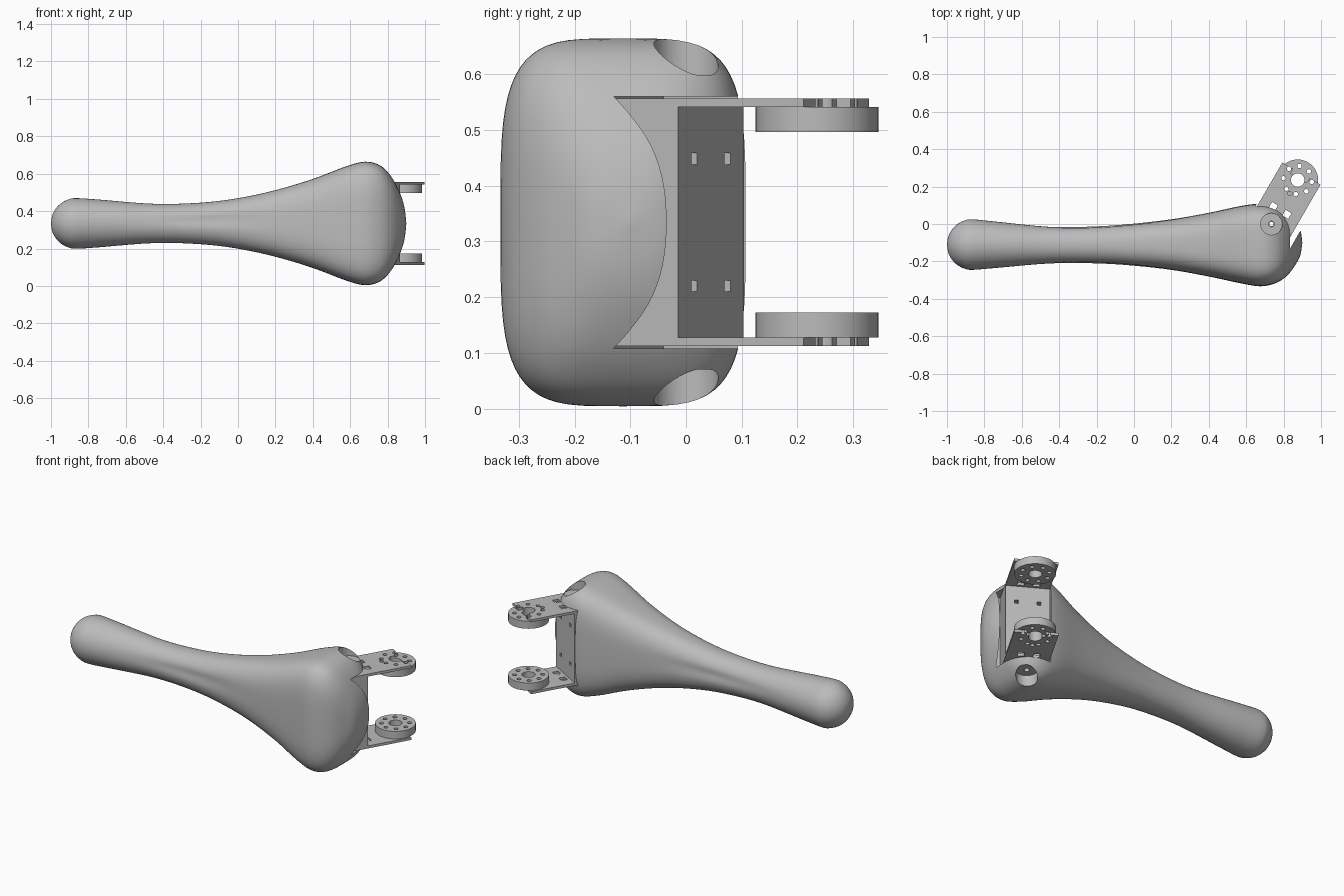
import bpy, bmesh, math
from mathutils import Matrix, Vector

if "Cube" in bpy.data.objects:
    bpy.data.objects.remove(bpy.data.objects["Cube"], do_unlink=True)

grey = bpy.data.materials.new("plain grey")
grey.use_nodes = True
colour = (0.5, 0.5, 0.5, 1)
grey.diffuse_color = colour
grey.node_tree.nodes["Principled BSDF"].inputs["Base Color"].default_value = colour

MID = 0.334                     # height of the mirror plane
HUB = Vector((0.875, 0.235, 0))  # pivot of the bracket discs
# Bracket frame: local x runs along the arms, local y across them
FRAME = Matrix.Translation(HUB) @ Matrix.Rotation(math.radians(60), 4, 'Z')
SCREW = Vector((0.735, 0, 0))


def make(name, bm):
    bmesh.ops.recalc_face_normals(bm, faces=bm.faces)
    mesh = bpy.data.meshes.new(name)
    bm.to_mesh(mesh)
    bm.free()
    mesh.materials.append(grey)
    ob = bpy.data.objects.new(name, mesh)
    bpy.context.collection.objects.link(ob)
    return ob


def box(name, u, v, z):
    """Box in the bracket frame, v positive towards the lip."""
    bm = bmesh.new()
    size = Matrix.Diagonal((u[1] - u[0], v[1] - v[0], z[1] - z[0], 1))
    place = Matrix.Translation((sum(u) / 2, -sum(v) / 2, sum(z) / 2))
    bmesh.ops.create_cube(bm, size=1, matrix=FRAME @ place @ size)
    return make(name, bm)


def cylinder(name, centre, radius, z, sides=32):
    bm = bmesh.new()
    place = Matrix.Translation((centre[0], centre[1], sum(z) / 2))
    bmesh.ops.create_cone(bm, cap_ends=True, segments=sides, radius1=radius,
                          radius2=radius, depth=z[1] - z[0], matrix=place)
    return make(name, bm)


def cut(ob, *cutters):
    for c in cutters:
        mod = ob.modifiers.new("cut", 'BOOLEAN')
        mod.operation = 'DIFFERENCE'
        mod.solver = 'EXACT'
        mod.object = c
        bpy.context.view_layer.objects.active = ob
        bpy.ops.object.modifier_apply(modifier=mod.name)
        bpy.data.objects.remove(c, do_unlink=True)


def smooth(ob, angle=35):
    bpy.ops.object.select_all(action='DESELECT')
    ob.select_set(True)
    bpy.context.view_layer.objects.active = ob
    bpy.ops.object.shade_smooth_by_angle(angle=math.radians(angle))


def both(z0, z1):
    """A height range and its mirror image."""
    return (("upper", (z0, z1)), ("lower", (2 * MID - z1, 2 * MID - z0)))


# Body sections: x, front y, back y, half height, squareness
R = 0.135
keys = []
for i in range(6):
    a = math.radians(90 - 18 * i)
    r = R * math.cos(a)
    keys.append((R - 1 - R * math.sin(a), -0.11 - r, -0.11 + r, r, 2))
keys += [
    (-0.75, -0.236, 0.014, 0.128, 2),
    (-0.45, -0.212, -0.014, 0.105, 2.1),
    (-0.2, -0.213, -0.01, 0.111, 2.2),
    (0, -0.225, 0.004, 0.135, 2.4),
    (0.2, -0.246, 0.026, 0.178, 2.7),
    (0.4, -0.281, 0.06, 0.238, 3.2),
    (0.58, -0.319, 0.098, 0.306, 3.8),
    (0.68, -0.333, 0.107, 0.33, 4),
    (0.76, -0.315, 0.09, 0.31, 4),
    (0.82, -0.275, 0.05, 0.25, 3.6),
    (0.865, -0.215, 0.005, 0.165, 3),
    (0.89, -0.165, -0.035, 0.085, 2.5),
    (0.9, -0.1, -0.1, 0, 2),
]


def spline(points, steps=5):
    """Catmull-Rom through the section values."""
    out = []
    for i in range(len(points) - 1):
        p0, p1 = points[max(i - 1, 0)], points[i]
        p2, p3 = points[i + 1], points[min(i + 2, len(points) - 1)]
        for s in range(steps):
            t = s / steps
            out.append([b + t / 2 * (c - a + t * (2 * a - 5 * b + 4 * c - d
                        + t * (3 * (b - c) + d - a)))
                        for a, b, c, d in zip(p0, p1, p2, p3)])
    return out + [list(points[-1])]


def power(value, n):
    return math.copysign(abs(value) ** (2 / n), value)


# Handle body, lofted from round grip to squared head
bm = bmesh.new()
sections = spline(keys)
rings = []
N = 64
for x, lo, hi, h, n in sections[1:-1]:
    groove = 0.08 * math.exp(-((x + 0.15) / 0.28) ** 2)
    ring = []
    for k in range(N):
        a = math.tau * k / N
        py, pz = power(math.cos(a), n), power(math.sin(a), n)
        py *= 1 - groove * math.exp(-((pz - 0.15) / 0.25) ** 2)
        ring.append(bm.verts.new((x, (lo + hi) / 2 + py * (hi - lo) / 2, MID + pz * h)))
    rings.append(ring)
for r0, r1 in zip(rings, rings[1:]):
    for k in range(N):
        j = (k + 1) % N
        bm.faces.new((r0[k], r0[j], r1[j], r1[k]))
for ring, key in ((rings[0], keys[0]), (rings[-1], keys[-1])):
    tip = bm.verts.new((key[0], key[1], MID))
    for k in range(N):
        bm.faces.new((ring[k], ring[(k + 1) % N], tip))
body = make("handle_body", bm)

# Slot for the bracket, counterbores and the screw hole
cut(body, box("slot", (-0.39, 0.4), (-0.125, 0.148), (0.108, 2 * MID - 0.108)))
for side, z in both(0.598, 0.8):
    cut(body, cylinder("counterbore", SCREW, 0.058, z))
cut(body, cylinder("screw_bore", SCREW, 0.015, (-0.1, 0.8), 16))
smooth(body)

# Bracket block seated in the slot, with small holes in its outer face
W = 0.118
block = box("bracket_block", (-0.395, -0.22), (-W, W), (0.12, 2 * MID - 0.12))
cut(block, cylinder("screw_bore", SCREW, 0.015, (-0.1, 0.8), 16))
for v in (-0.06, 0.06):
    for z in (0.22, 2 * MID - 0.22):
        cut(block, box("web_hole", (-0.25, -0.1), (v - 0.01, v + 0.01), (z - 0.01, z + 0.01)))

# Arms with an open notch at the tip, and the drilled discs inside them
for side, z in both(0.541, 0.556):
    through = (z[0] - 0.1, z[1] + 0.1)
    arm = box(side + "_arm", (-0.395, 0.04), (-W, W), z)
    cut(arm, cylinder("hub_bore", HUB, 0.036, through))
    cut(arm, box("notch", (0.012, 0.2), (-0.05, 0.05), through))
    for v in (-0.042, 0.042):
        cut(arm, box("square_hole", (-0.205, -0.17), (v - 0.018, v + 0.018), through))
    drills = [FRAME @ Vector((-0.083, 0, 0)), SCREW]
    for k in range(8):
        a = math.tau * (k + 0.5) / 8
        if math.cos(a) < 0.5:
            drills.append(FRAME @ Vector((0.076 * math.cos(a), 0.076 * math.sin(a), 0)))
    for p in drills:
        cut(arm, cylinder("drill", p, 0.012, through, 12))
    smooth(arm)

for side, z in both(0.496, 0.541):
    through = (z[0] - 0.1, z[1] + 0.1)
    disc = cylinder(side + "_disc", HUB, 0.11, z, 48)
    cut(disc, cylinder("hub_bore", HUB, 0.036, through))
    for k in range(8):
        a = math.tau * (k + 0.5) / 8
        p = FRAME @ Vector((0.076 * math.cos(a), 0.076 * math.sin(a), 0))
        cut(disc, cylinder("drill", p, 0.012, through, 12))
    smooth(disc)
